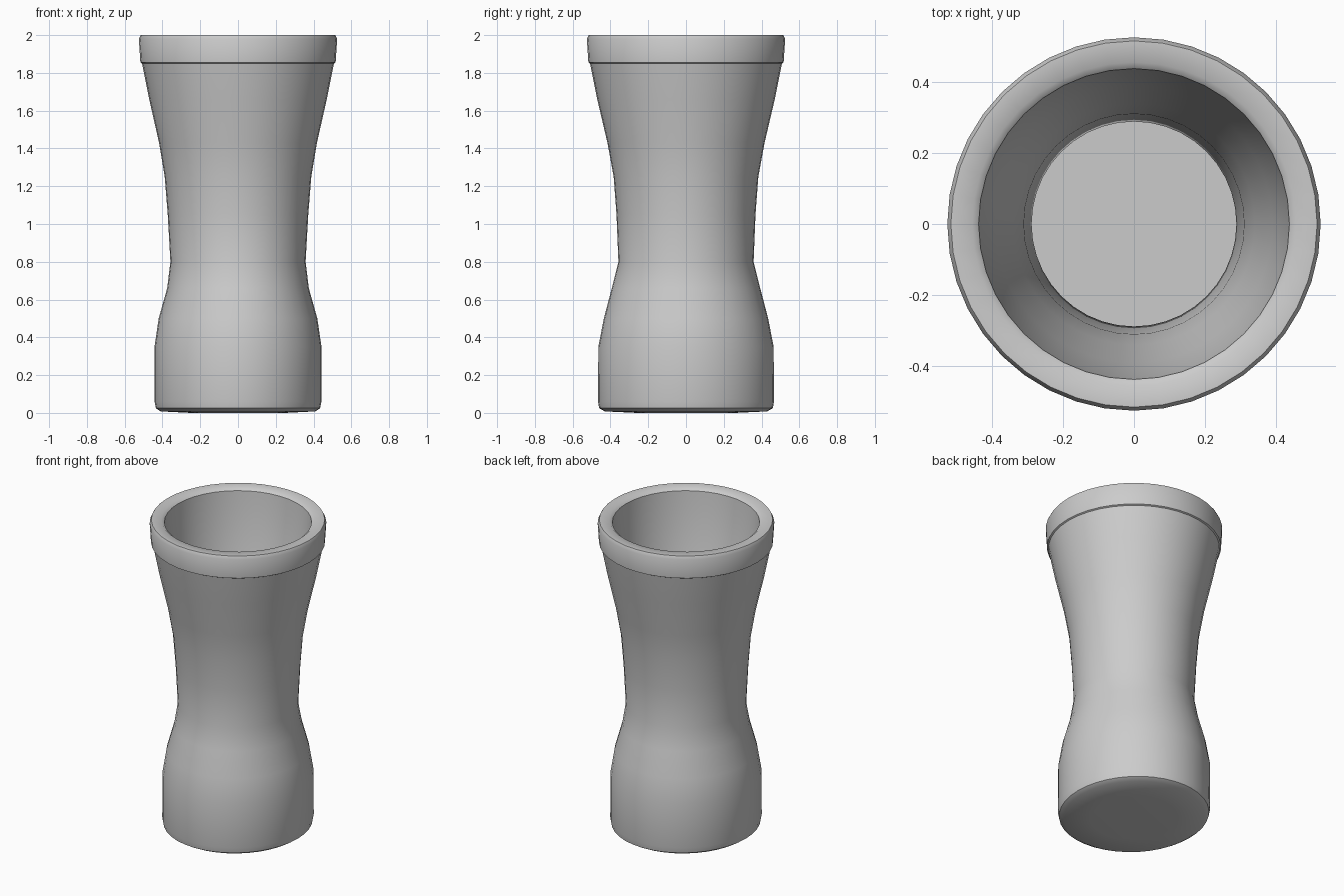
import bpy, bmesh, math

SIDES = 40

# Rings run up the outside, over the rim and down the hollow: (x radius, y radius, z)
profile = [
    (0.25, 0.26, 0.0), (0.41, 0.43, 0.008), (0.435, 0.46, 0.025), (0.442, 0.466, 0.06),
    (0.442, 0.464, 0.35), (0.42, 0.435, 0.50), (0.375, 0.393, 0.66),
    (0.358, 0.358, 0.80), (0.372, 0.368, 1.05), (0.388, 0.383, 1.25),
    (0.418, 0.416, 1.43), (0.47, 0.47, 1.66), (0.508, 0.508, 1.85),
    (0.517, 0.517, 1.855), (0.525, 0.525, 1.98), (0.515, 0.515, 2.0),
    (0.455, 0.455, 2.0), (0.437, 0.437, 1.985), (0.425, 0.425, 1.85),
    (0.39, 0.39, 1.62), (0.34, 0.34, 1.40), (0.31, 0.31, 1.22),
    (0.288, 0.288, 0.80), (0.30, 0.305, 0.66), (0.345, 0.36, 0.42),
    (0.355, 0.372, 0.32), (0.355, 0.372, 0.13), (0.33, 0.345, 0.10),
]


def lathe(name, rings):
    bm = bmesh.new()
    loops = []
    for rx, ry, z in rings:
        angles = [2 * math.pi * i / SIDES for i in range(SIDES)]
        loops.append([bm.verts.new((rx * math.cos(a), ry * math.sin(a), z)) for a in angles])
    for lo, hi in zip(loops, loops[1:]):
        for i in range(SIDES):
            j = (i + 1) % SIDES
            bm.faces.new((lo[i], lo[j], hi[j], hi[i]))
    bm.faces.new(loops[0][::-1])
    bm.faces.new(loops[-1])
    bmesh.ops.recalc_face_normals(bm, faces=bm.faces)
    mesh = bpy.data.meshes.new(name)
    bm.to_mesh(mesh)
    bm.free()
    obj = bpy.data.objects.new(name, mesh)
    bpy.context.collection.objects.link(obj)
    return obj


# Waisted cup with a raised lip and a hollow interior
cup = lathe("waisted_cup", profile)
bpy.context.view_layer.objects.active = cup
cup.select_set(True)
bpy.ops.object.shade_smooth_by_angle(angle=math.radians(40))
